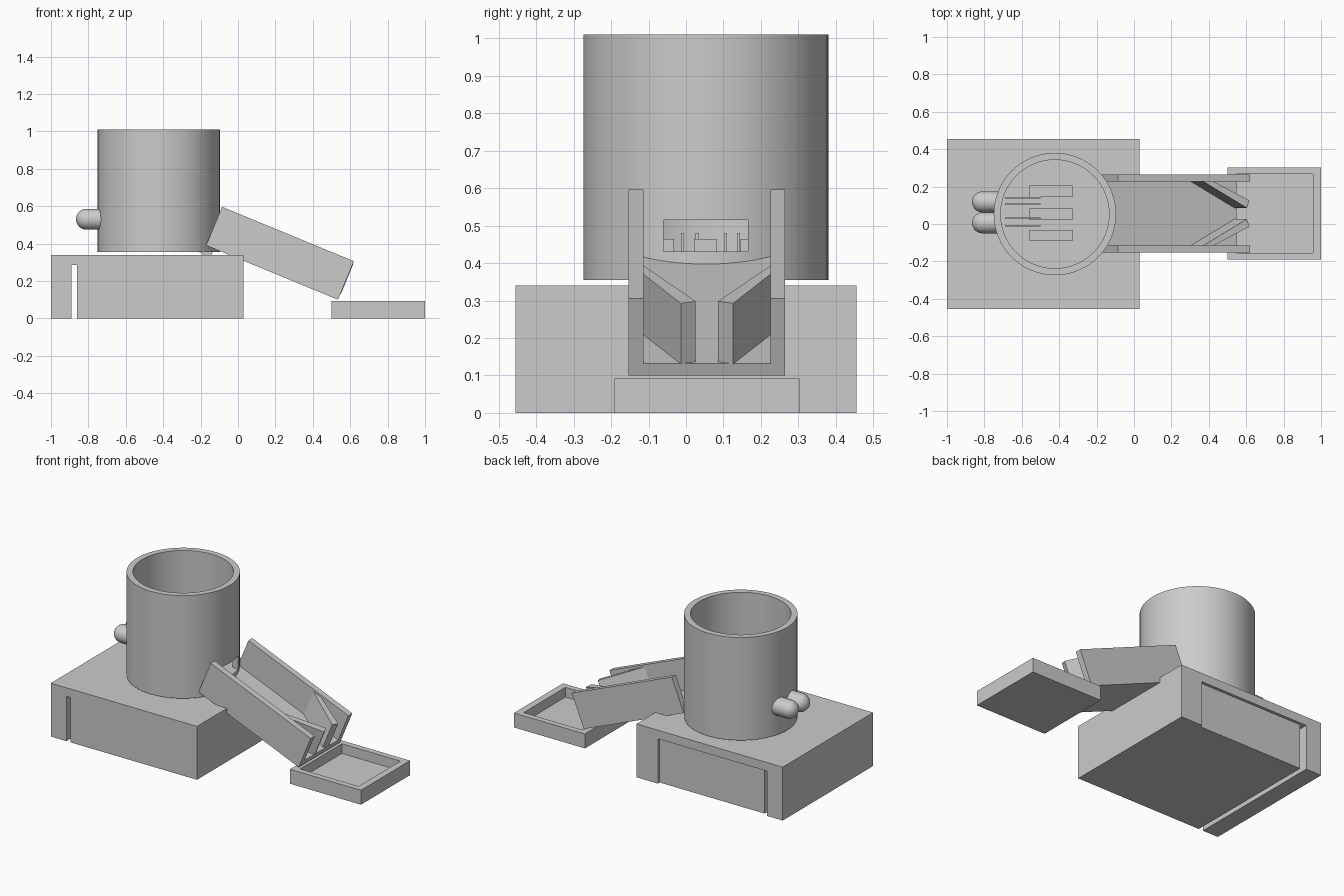
import bpy, bmesh, math
from mathutils import Matrix, Vector

if "Cube" in bpy.data.objects:
    bpy.data.objects.remove(bpy.data.objects["Cube"], do_unlink=True)

grey = bpy.data.materials.new("plain grey")
grey.use_nodes = True
COLOUR = (0.6, 0.6, 0.6, 1)
grey.diffuse_color = COLOUR
grey.node_tree.nodes["Principled BSDF"].inputs["Base Color"].default_value = COLOUR

MID_Y = 0.056  # shared centre line of drum, chute and tray


def finish(bm, name, matrix=Matrix()):
    bmesh.ops.transform(bm, matrix=matrix, verts=bm.verts)
    bmesh.ops.recalc_face_normals(bm, faces=bm.faces)
    mesh = bpy.data.meshes.new(name)
    bm.to_mesh(mesh)
    bm.free()
    mesh.materials.append(grey)
    obj = bpy.data.objects.new(name, mesh)
    bpy.context.collection.objects.link(obj)
    return obj


def prism(name, outline, low, high, matrix=Matrix()):
    """Extrude a flat outline along local z."""
    bm = bmesh.new()
    face = bm.faces.new([bm.verts.new((x, y, low)) for x, y in outline])
    new = bmesh.ops.extrude_face_region(bm, geom=[face])["geom"]
    bmesh.ops.translate(bm, vec=(0, 0, high - low),
                        verts=[v for v in new if isinstance(v, bmesh.types.BMVert)])
    return finish(bm, name, matrix)


def box(name, x, y, z):
    return prism(name, [(x[0], y[0]), (x[1], y[0]), (x[1], y[1]), (x[0], y[1])], *z)


def lathe(name, profile, matrix, steps):
    """Spin a radius/height profile around local z."""
    bm = bmesh.new()
    verts = [bm.verts.new((r, 0, h)) for r, h in profile]
    edges = [bm.edges.new(pair) for pair in zip(verts, verts[1:])]
    bmesh.ops.spin(bm, geom=verts + edges, axis=(0, 0, 1), cent=(0, 0, 0),
                   angle=math.tau, steps=steps)
    bmesh.ops.remove_doubles(bm, verts=bm.verts, dist=0.0001)
    return finish(bm, name, matrix)


def smooth(obj):
    for poly in obj.data.polygons:
        poly.use_smooth = True
    obj.data.set_sharp_from_angle(angle=math.radians(30))


def cut(obj, cutters):
    for cutter in cutters:
        mod = obj.modifiers.new("cut", "BOOLEAN")
        mod.operation, mod.solver, mod.object = "DIFFERENCE", "EXACT", cutter
        cutter.hide_render = True
    graph = bpy.context.evaluated_depsgraph_get()
    mesh = bpy.data.meshes.new_from_object(obj.evaluated_get(graph))
    obj.modifiers.clear()
    obj.data = mesh
    for cutter in cutters:
        bpy.data.objects.remove(cutter, do_unlink=True)


# Base with a through slot and a shallow access panel on the back
base = box("base", (-1, 0.03), (-0.455, 0.455), (0, 0.34))
cut(base, [box("slot_cutter", (-0.89, -0.86), (-0.6, 0.6), (-0.1, 0.285)),
           box("panel_cutter", (-0.88, -0.12), (0.437, 0.6), (-0.1, 0.285))])

# Drum with floor and outlet port
drum = lathe("drum", [(0, 0.355), (0.327, 0.355), (0.327, 1.01), (0.29, 1.01),
                      (0.29, 0.43), (0, 0.43)],
             Matrix.Translation((-0.423, 0.053, 0)), 80)
cut(drum, [box("port_cutter", (-0.25, 0), (-0.06, 0.165), (0.431, 0.515))])
smooth(drum)
prism("feed_ramp", [(-0.22, 0.365), (-0.13, 0.365), (-0.145, 0.335), (-0.18, 0.335)],
      -0.11, 0.0, Matrix.Rotation(math.pi / 2, 4, "X"))

# Feed blocks and thin blades on the drum floor
for i, y in enumerate((-0.062, 0.052, 0.175)):
    box(f"feed_block_{i + 1}", (-0.56, -0.33), (y - 0.03, y + 0.03), (0.425, 0.465))
for i, y in enumerate((-0.01, 0.03, 0.105, 0.14)):
    box(f"feed_blade_{i + 1}", (-0.69, -0.5), (y - 0.004, y + 0.004), (0.425, 0.48))

# Domed motors on the drum side
RADIUS = 0.056
dome = [(RADIUS * math.cos(a), 0.09 + RADIUS * math.sin(a))
        for a in (math.pi / 2 * k / 8 for k in range(9))]
dome[-1] = (0, 0.09 + RADIUS)
for name, side in (("motor_front", -1), ("motor_back", 1)):
    place = (Matrix.Translation((-0.72, 0.062 + side * RADIUS, 0.53))
             @ Matrix.Rotation(-math.pi / 2, 4, "Y"))
    smooth(lathe(name, [(0, 0), (RADIUS, 0)] + dome, place, 32))

# Sloping chute
slope = Matrix.Translation((-0.17, MID_Y, 0.39)) @ Matrix.Rotation(math.radians(22.4), 4, "Y")
along = Matrix(((0, 0, 1, 0), (1, 0, 0, 0), (0, 1, 0, 0), (0, 0, 0, 1)))
half = [(0.209, 0), (0.209, 0.223), (0.17, 0.223), (0.17, 0.035)]
channel = half + [(-y, h) for y, h in reversed(half)]
prism("chute", channel, 0, 0.762, slope @ along)

# Mirrored deflectors narrowing the chute mouth
for name, side in (("deflector_front", -1), ("deflector_back", 1)):
    plan = [(0.50, 0.17), (0.56, 0.17), (0.765, 0.07), (0.75, 0.03)]
    prism(name, [(u, side * y) for u, y in plan], 0.035, 0.21, slope)

# Catch tray
tray = box("tray", (0.5, 1), (MID_Y - 0.247, MID_Y + 0.247), (0, 0.092))
cut(tray, [box("tray_cutter", (0.545, 0.957), (MID_Y - 0.21, MID_Y + 0.21), (0.03, 0.2))])
